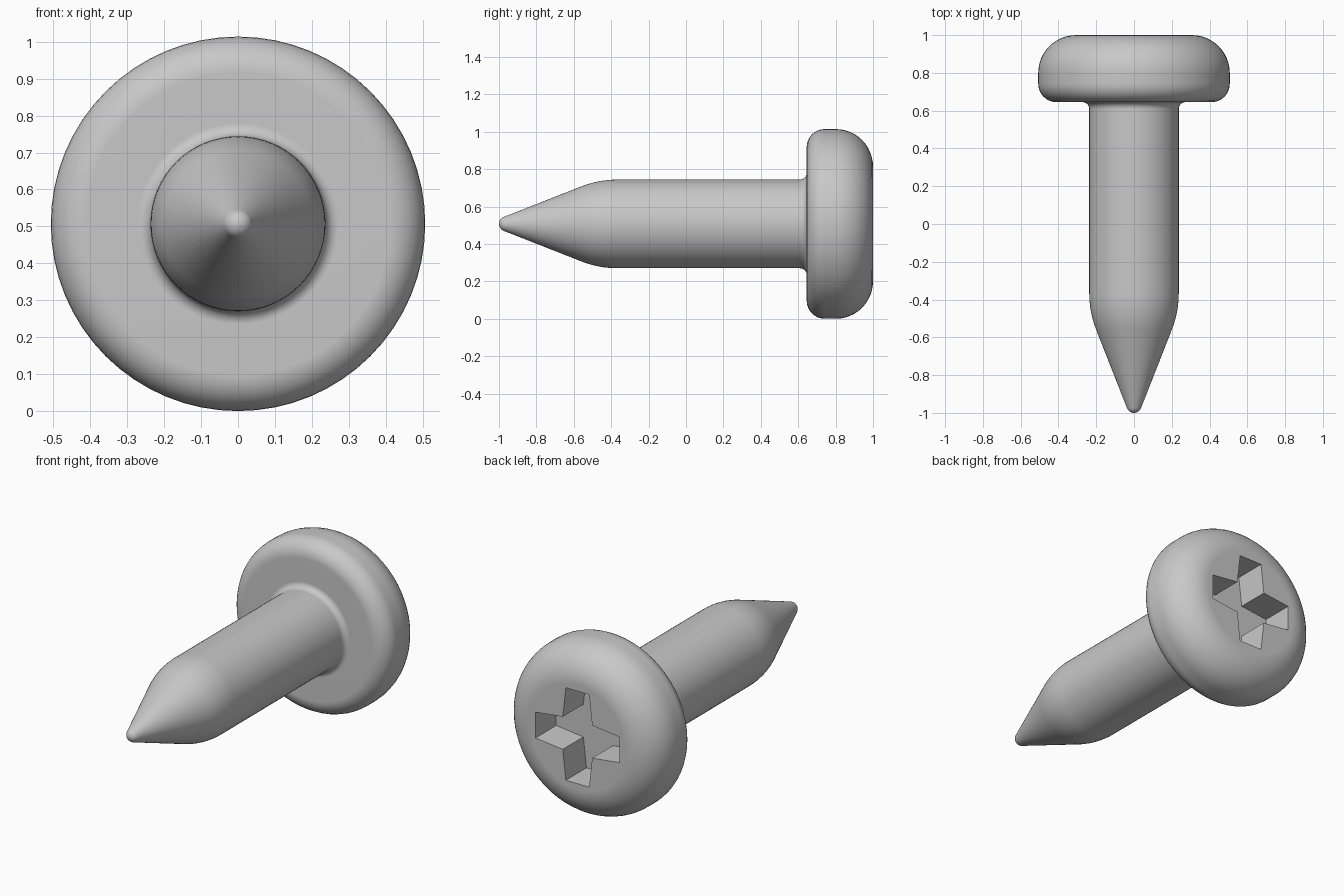
import bpy
import bmesh
from math import cos, sin, radians
from mathutils import Vector, Matrix

cube = bpy.data.objects.get("Cube")
if cube:
    bpy.data.objects.remove(cube, do_unlink=True)

AXIS_Z = 0.507
CONE = 21.4  # half angle of the point, degrees

steel = bpy.data.materials.new("grey_steel")
steel.use_nodes = True
colour = (0.58, 0.58, 0.58, 1.0)
steel.diffuse_color = colour
steel.node_tree.nodes["Principled BSDF"].inputs["Base Color"].default_value = colour


def arc(r, y, radius, start, end, steps):
    """Points (r, y) along an arc, angles in degrees."""
    angles = [radians(start + (end - start) * i / steps) for i in range(steps + 1)]
    return [(r + radius * cos(a), y + radius * sin(a)) for a in angles]


def make_object(name, bm):
    bmesh.ops.recalc_face_normals(bm, faces=bm.faces)
    mesh = bpy.data.meshes.new(name)
    bm.to_mesh(mesh)
    bm.free()
    mesh.materials.append(steel)
    obj = bpy.data.objects.new(name, mesh)
    bpy.context.collection.objects.link(obj)
    return obj


# Screw body: one profile from the tip to the rim of the flat head top
profile = (
    arc(0, -0.96, 0.04, -90, -CONE, 6)            # rounded tip
    + arc(-0.293, -0.366, 0.53, -CONE, 0, 8)      # shoulder of the point
    + arc(0.272, 0.61, 0.035, 180, 90, 6)         # fillet under the head
    + arc(0.41, 0.742, 0.097, -90, 0, 8)          # lower head edge
    + arc(0.307, 0.80, 0.20, 0, 90, 12)           # upper head edge
)
bm = bmesh.new()
verts = [bm.verts.new((r, y, AXIS_Z)) for r, y in profile]
edges = [bm.edges.new(pair) for pair in zip(verts, verts[1:])]
bmesh.ops.spin(bm, geom=verts + edges, cent=(0, 0, AXIS_Z), axis=(0, 1, 0),
               angle=radians(360), steps=64)
bmesh.ops.remove_doubles(bm, verts=bm.verts, dist=0.0001)
rim = [e for e in bm.edges if e.is_boundary]
bmesh.ops.holes_fill(bm, edges=rim, sides=0)
screw = make_object("screw_body", bm)

# Cross-shaped cutter for the drive recess
bm = bmesh.new()
outline = []
for k in range(4):
    turn = Matrix.Rotation(radians(90 * k), 3, 'Y')
    for x, z in ((0.27, 0.075), (0.27, -0.075), (0.095, -0.095)):
        outline.append(bm.verts.new(turn @ Vector((x, 0.81, z)) + Vector((0, 0, AXIS_Z))))
base = bm.faces.new(outline)
extruded = bmesh.ops.extrude_face_region(bm, geom=[base], use_keep_orig=True)
top = [g for g in extruded["geom"] if isinstance(g, bmesh.types.BMVert)]
bmesh.ops.translate(bm, verts=top, vec=(0, 0.3, 0))
cutter = make_object("recess_cutter", bm)
cutter.hide_render = True

# Cut the recess, then drop the cutter
cut = screw.modifiers.new("cross_recess", 'BOOLEAN')
cut.operation = 'DIFFERENCE'
cut.solver = 'EXACT'
cut.object = cutter
bpy.ops.object.select_all(action='DESELECT')
bpy.context.view_layer.objects.active = screw
screw.select_set(True)
bpy.ops.object.modifier_apply(modifier=cut.name)
bpy.data.objects.remove(cutter, do_unlink=True)

# Smooth round surfaces, crisp recess edges
bpy.ops.object.shade_smooth_by_angle(angle=radians(30))
weighted = screw.modifiers.new("even_shading", 'WEIGHTED_NORMAL')
weighted.keep_sharp = True
